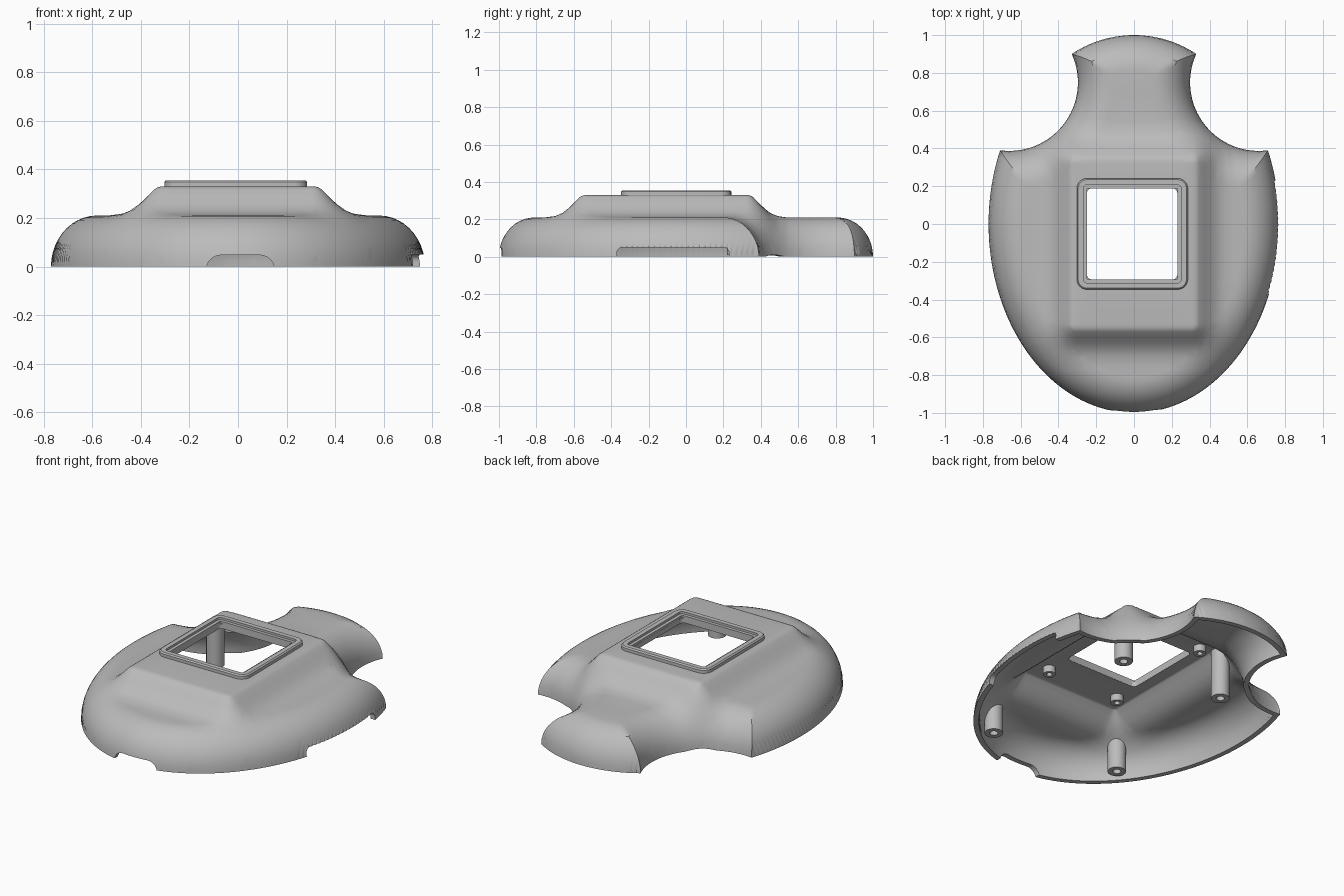
import bpy, bmesh, math
from math import sin, cos, pi, hypot, atan2
from mathutils import Vector, kdtree
from mathutils.geometry import delaunay_2d_cdt

cube = bpy.data.objects.get("Cube")
if cube:
    bpy.data.objects.remove(cube, do_unlink=True)

grey = bpy.data.materials.new("plain grey")
grey.use_nodes = True
COLOR = (0.5, 0.5, 0.5, 1)
grey.diffuse_color = COLOR
grey.node_tree.nodes["Principled BSDF"].inputs["Base Color"].default_value = COLOR

# Main dimensions
A, B = 0.77, 1.0                      # body ellipse
SCOOP, SCOOP_R = (0.66, 0.75), 0.363  # concave waist arcs
TAIL_Y, TAIL_R = 0.405, 0.595         # rear arc
FILLET, DECK, ROOF = 0.19, 0.21, 0.33
WALL = 0.03


def add_object(name, bm):
    bmesh.ops.recalc_face_normals(bm, faces=bm.faces)
    mesh = bpy.data.meshes.new(name)
    bm.to_mesh(mesh)
    bm.free()
    mesh.materials.append(grey)
    obj = bpy.data.objects.new(name, mesh)
    bpy.context.collection.objects.link(obj)
    return obj


def smooth(obj):
    bpy.ops.object.select_all(action="DESELECT")
    obj.select_set(True)
    bpy.context.view_layer.objects.active = obj
    bpy.ops.object.shade_smooth_by_angle(angle=math.radians(32))


def loft(name, loops, capped=False):
    """Skin equal-length loops; either cap the ends or join last to first."""
    bm = bmesh.new()
    rows = [[bm.verts.new(p) for p in loop] for loop in loops]
    pairs = list(zip(rows, rows[1:]))
    if capped:
        bm.faces.new(rows[0])
        bm.faces.new(rows[-1])
    else:
        pairs.append((rows[-1], rows[0]))
    for low, high in pairs:
        for i in range(len(low)):
            j = (i + 1) % len(low)
            bm.faces.new((low[i], low[j], high[j], high[i]))
    return add_object(name, bm)


def rounded_rect(x0, x1, y0, y1, r, grow=0, steps=6, div=1):
    """Rounded rectangle outline, optionally offset and with divided sides."""
    r0, r = r, max(r + grow, 0.004)
    inset = r - grow
    pts = []
    for k, (cx, cy) in enumerate(((x1 - inset, y1 - inset), (x0 + inset, y1 - inset),
                                  (x0 + inset, y0 + inset), (x1 - inset, y0 + inset))):
        for s in range(steps + 1):
            a = (k + s / steps) * pi / 2
            pts.append(Vector((cx + r * cos(a), cy + r * sin(a))))
    out = []
    for i, p in enumerate(pts):
        q = pts[(i + 1) % len(pts)]
        n = div if i % (steps + 1) == steps else 1
        out += [p.lerp(q, t / n) for t in range(n)]
    return out


def bisect(fn, lo, hi):
    for _ in range(40):
        mid = (lo + hi) / 2
        lo, hi = (mid, hi) if fn(mid) > 0 else (lo, mid)
    return lo


def outline(d, n=1):
    """Plan outline moved inward by d, with mitred corners."""
    def body(t):
        nx, ny = B * cos(t), A * sin(t)
        k = d / hypot(nx, ny)
        return Vector((A * cos(t) - k * nx, B * sin(t) - k * ny))

    def tail(t):
        return Vector(((TAIL_R - d) * sin(t), TAIL_Y + (TAIL_R - d) * cos(t)))

    centre, r = Vector(SCOOP), SCOOP_R + d
    tb = bisect(lambda t: (body(t) - centre).length - r, -pi / 2, pi / 3)
    tt = bisect(lambda t: (tail(t) - centre).length - r, 0, pi / 3)
    v0, v1 = body(tb) - centre, tail(tt) - centre
    a0, a1 = atan2(v0.y, v0.x) % (2 * pi), atan2(v1.y, v1.x) % (2 * pi)
    nb, ns, nt = 64 * n, 40 * n, 14 * n
    half = [body(-pi / 2 + (tb + pi / 2) * i / nb) for i in range(nb)]
    for i in range(ns):
        a = a0 + (a1 - a0) * i / ns
        half.append(centre + Vector((cos(a), sin(a))) * r)
    half += [tail(tt * (1 - i / nt)) for i in range(nt + 1)]
    return half + [Vector((-p.x, p.y)) for p in half[-2:0:-1]]


def make_tree(points):
    tree = kdtree.KDTree(len(points))
    for i, p in enumerate(points):
        tree.insert((p[0], p[1], 0), i)
    tree.balance()
    return tree


edge_tree = make_tree(outline(0, 12))
PLINTH = (-0.335, 0.335, -0.56, 0.35, 0.03)
# Distance outside the plinth edge, and remaining rise there
FLARE = ((-0.03, 1), (-0.012, 0.985), (0, 0.95), (0.012, 0.88), (0.04, 0.64), (0.07, 0.4),
         (0.1, 0.2), (0.14, 0.06), (0.19, 0))


def edge_distance(x, y):
    return edge_tree.find((x, y, 0))[2]


def rise(x, y):
    x0, x1, y0, y1, r = PLINTH
    qx, qy = max(x0 - x, x - x1) + r, max(y0 - y, y - y1) + r
    e = hypot(max(qx, 0), max(qy, 0)) + min(max(qx, qy), 0) - r
    for (e0, g0), (e1, g1) in zip(FLARE, FLARE[1:]):
        if e < e1:
            return g0 + (g1 - g0) * max(e - e0, 0) / (e1 - e0)
    return 0


def height(x, y, d=None):
    d = edge_distance(x, y) if d is None else d
    k = 1 - min(d / FILLET, 1)
    base = DECK * math.sqrt(max(1 - k * k, 0))
    return base + (ROOF - base) * rise(x, y)


# Shell: rounded skirt rings, plinth flare rings and window edge, triangulated in plan
WINDOW = (-0.25, 0.23, -0.295, 0.19, 0.03)
points = []
RINGS = 11
for k in range(RINGS + 1):
    d = FILLET * (1 - cos(k / RINGS * pi / 2))
    loop = outline(d)
    if k == 0:
        count = len(loop)
    points += [(p.x, p.y, height(p.x, p.y, d)) for p in loop]
ring_tree = make_tree(points)
for e, g in FLARE:
    for p in rounded_rect(*PLINTH, grow=e, div=24):
        inside = hypot(abs(p.x) - SCOOP[0], p.y - SCOOP[1]) > SCOOP_R + 0.02
        if inside and ring_tree.find((p.x, p.y, 0))[2] > 0.009:
            points.append((p.x, p.y, height(p.x, p.y)))
hole_start = len(points)
points += [(p.x, p.y, ROOF) for p in rounded_rect(*WINDOW)]
hole_count = len(points) - hole_start
edges = [(i, (i + 1) % count) for i in range(count)]
edges += [(hole_start + i, hole_start + (i + 1) % hole_count) for i in range(hole_count)]
verts, _, faces, origins, _, _ = delaunay_2d_cdt(
    [Vector(p[:2]) for p in points], edges, [], 1, 1e-6)

bm = bmesh.new()
grid = [bm.verts.new((v.x, v.y, points[o[0]][2] if o else height(v.x, v.y)))
        for v, o in zip(verts, origins)]
for f in faces:
    if all(o and o[0] >= hole_start for o in (origins[i] for i in f)):
        continue
    bm.faces.new([grid[i] for i in f])
shell = add_object("shell", bm)
if sum(p.normal.z for p in shell.data.polygons) < 0:
    shell.data.flip_normals()

# Rim notches: one at the front, a long one on the left side
cutters = []
front = rounded_rect(-0.13, 0.15, -0.1, 0.047, 0.06)
cutters.append(loft("front_notch_cutter", [[(p.x, y, p.y) for p in front] for y in (-1.1, -0.9)], True))
side = rounded_rect(-0.37, 0.23, -0.1, 0.05, 0.03)
cutters.append(loft("side_notch_cutter", [[(x, p.x, p.y) for p in side] for x in (0.62, 0.9)], True))

bpy.context.view_layer.objects.active = shell
solid = shell.modifiers.new("wall", "SOLIDIFY")
solid.thickness, solid.offset = WALL, -1
bpy.ops.object.modifier_apply(modifier="wall")
for v in shell.data.vertices:
    v.co.z = max(v.co.z, 0)
for cutter in cutters:
    cut = shell.modifiers.new("notch", "BOOLEAN")
    cut.operation, cut.solver, cut.object = "DIFFERENCE", "EXACT", cutter
    bpy.ops.object.modifier_apply(modifier="notch")
    bpy.data.objects.remove(cutter, do_unlink=True)
smooth(shell)

# Raised window frame with an inner step
profile = ((0, 0.315), (0, 0.348), (-0.007, 0.355), (-0.035, 0.355), (-0.035, 0.342),
           (-0.054, 0.342), (-0.054, 0.3))
frame = loft("window_frame", [[(p.x, p.y, z) for p in rounded_rect(-0.303, 0.285, -0.347, 0.242, 0.055, grow=g)]
                              for g, z in profile])
smooth(frame)


# Hollow screw posts that follow the underside of the shell
def post(name, x, y, radius, bottom):
    def circle(r, z=None):
        ring = [(x + r * cos(a), y + r * sin(a)) for a in (i * pi / 12 for i in range(24))]
        return [(u, v, height(u, v) - WALL / 2 if z is None else z) for u, v in ring]
    bore = radius * 0.45
    smooth(loft(name, [circle(bore, bottom), circle(radius, bottom), circle(radius), circle(bore)]))


for name, x, y in (("rear_left_post", 0.3, 0.27), ("rear_right_post", -0.36, 0.3),
                   ("front_left_post", 0.34, -0.78), ("front_right_post", -0.44, -0.67)):
    post(name, x, y, 0.05, 0.01)
for label, sx in (("left", 1), ("right", -1)):
    post(f"front_{label}_boss", sx * 0.24, -0.43, 0.035, 0.26)
    post(f"rear_{label}_boss", sx * 0.24, 0.27, 0.035, 0.26)
